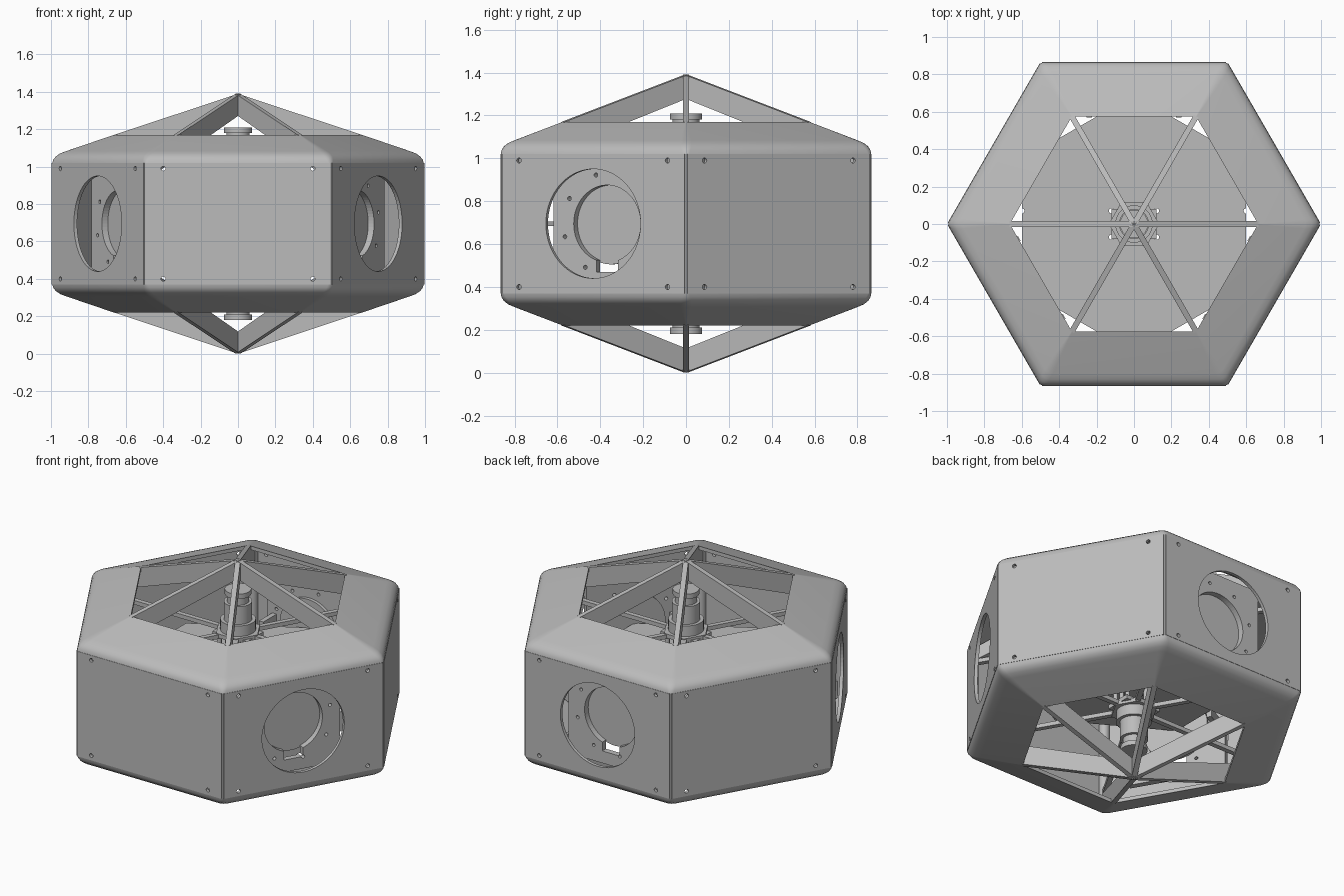
import bpy, bmesh
from math import sin, cos, pi, radians
from mathutils import Matrix, Vector

MID = 0.695          # height of the symmetry plane
COS30 = cos(pi / 6)

if "Cube" in bpy.data.objects:
    bpy.data.objects.remove(bpy.data.objects["Cube"])

grey = bpy.data.materials.new("light_grey")
grey.use_nodes = True
colour = (0.5, 0.5, 0.5, 1)
grey.diffuse_color = colour
grey.node_tree.nodes["Principled BSDF"].inputs["Base Color"].default_value = colour


def box(bm, x0, x1, y0, y1, z0, z1):
    m = Matrix.Translation(((x0 + x1) / 2, (y0 + y1) / 2, (z0 + z1) / 2))
    m = m @ Matrix.Diagonal((x1 - x0, y1 - y0, z1 - z0, 1))
    bmesh.ops.create_cube(bm, size=1, matrix=m)


def cylinder(bm, r, z0, z1, x=0, y=0, sides=32, turn=0, pre=Matrix()):
    m = pre @ Matrix.Translation((x, y, (z0 + z1) / 2)) @ Matrix.Rotation(turn, 4, 'Z')
    bmesh.ops.create_cone(bm, cap_ends=True, segments=sides, radius1=r, radius2=r,
                          depth=z1 - z0, matrix=m)


def disc_y(bm, r, y0, y1, x=0, z=0, sides=48):
    """Cylinder lying along the y axis."""
    pre = Matrix.Translation((x, (y0 + y1) / 2, z)) @ Matrix.Rotation(pi / 2, 4, 'X')
    cylinder(bm, r, -(y1 - y0) / 2, (y1 - y0) / 2, sides=sides, pre=pre)


def make(bm, name, mirror=False, smooth=False):
    """Turn a bmesh (built around z = 0) into an object at the mid height."""
    if mirror:
        new = bmesh.ops.duplicate(bm, geom=bm.verts[:] + bm.edges[:] + bm.faces[:])["geom"]
        for v in new:
            if isinstance(v, bmesh.types.BMVert):
                v.co.z = -v.co.z
    bmesh.ops.recalc_face_normals(bm, faces=bm.faces[:])
    mesh = bpy.data.meshes.new(name)
    bm.to_mesh(mesh)
    bm.free()
    mesh.materials.append(grey)
    ob = bpy.data.objects.new(name, mesh)
    ob.location.z = MID
    bpy.context.collection.objects.link(ob)
    if smooth:
        bpy.ops.object.select_all(action='DESELECT')
        ob.select_set(True)
        bpy.context.view_layer.objects.active = ob
        bpy.ops.object.shade_smooth_by_angle(angle=radians(30))
    return ob


def cut(ob, cutter_bm):
    """Subtract the cutter mesh and bake the result."""
    cutter = make(cutter_bm, "cutter")
    cutter.hide_render = True
    mod = ob.modifiers.new("cut", 'BOOLEAN')
    mod.operation, mod.solver, mod.use_self, mod.object = 'DIFFERENCE', 'EXACT', True, cutter
    bpy.context.view_layer.update()
    baked = bpy.data.meshes.new_from_object(ob.evaluated_get(bpy.context.evaluated_depsgraph_get()))
    ob.modifiers.clear()
    ob.data = baked
    bpy.data.objects.remove(cutter)


def around(ob, angles, names):
    """Place linked copies of a front-facing part on other sides of the hexagon."""
    for i, (a, n) in enumerate(zip(angles, names)):
        copy = ob if i == 0 else ob.copy()
        if i:
            bpy.context.collection.objects.link(copy)
        copy.name = n
        copy.rotation_euler.z = radians(a)


# Rounded roof and base shells: rings of a hexagon, outside then inside
def hex_ring(bm, apothem, z, r):
    c = (apothem - r) / COS30
    verts = []
    for k in range(6):
        for d in (-30, -15, 0, 15, 30):
            a = radians(60 * k)
            b = a + radians(d)
            verts.append(bm.verts.new((c * cos(a) + r * cos(b), c * sin(a) + r * sin(b), z)))
    return verts


bm = bmesh.new()
profile = [(.864, .325, .03), (.861, .342, .04), (.850, .360, .05), (.830, .376, .05),
           (.80, .389, .05), (.575, .475, .004), (.575, .452, .004), (.79, .367, .03),
           (.825, .35, .03), (.842, .325, .02)]
rings = [hex_ring(bm, *p) for p in profile]
for a, b in zip(rings, rings[1:] + rings[:1]):
    n = len(a)
    for i in range(n):
        j = (i + 1) % n
        bm.faces.new((a[i], a[j], b[j], b[i]))
make(bm, "roof_and_base_shell", mirror=True, smooth=True)

# Ribs rising from the shell corners to the apex
bm = bmesh.new()
outline = [(0, .695), (.665, .474), (.665, .45), (.93, .34), (.93, .26), (0, .585)]
for k in range(6):
    turn = Matrix.Rotation(radians(60 * k), 3, 'Z')
    face = bm.faces.new([bm.verts.new(turn @ Vector((r, -.015, z))) for r, z in outline])
    ext = bmesh.ops.extrude_face_region(bm, geom=[face])["geom"]
    bmesh.ops.translate(bm, vec=turn @ Vector((0, .03, 0)),
                        verts=[v for v in ext if isinstance(v, bmesh.types.BMVert)])
make(bm, "apex_ribs", mirror=True)

# Corner posts between the side panels
bm = bmesh.new()
for k in range(6):
    a = radians(60 * k)
    cylinder(bm, .03, -.326, .326, .962 * cos(a), .962 * sin(a), sides=24)
make(bm, "corner_posts", smooth=True)


# Side panels, plain and with a round port
def panel(name, port):
    bm = bmesh.new()
    box(bm, -.492, .492, -.866, -.846, -.325, .325)
    ob = make(bm, name)
    holes = bmesh.new()
    for x in (-.4, .4):
        for z in (-.295, .295):
            disc_y(holes, .012, -.9, -.8, x, z, 16)
    if port:
        disc_y(holes, .255, -.9, -.8, sides=64)
    cut(ob, holes)
    return ob


port_angles = (60, 180, 300)
around(panel("plain_panel", False), (0, 120, 240),
       ("front_panel", "back_left_panel", "back_right_panel"))
around(panel("port_panel", True), port_angles,
       ("front_left_port_panel", "back_port_panel", "front_right_port_panel"))

# Recessed mounting plates behind the ports
bm = bmesh.new()
box(bm, -.29, .29, -.736, -.70, -.30, .30)
mount = make(bm, "mount_plate")
holes = bmesh.new()
disc_y(holes, .18, -.8, -.65, sides=64)
box(holes, -.058, .058, -.8, -.65, -.225, -.12)
for k in range(8):
    a = radians(45 * k + 15)
    disc_y(holes, .01, -.8, -.65, .235 * cos(a), .235 * sin(a), 12)
cut(mount, holes)
around(mount, port_angles, ("left_mount", "back_mount", "right_mount"))

# Round covers and brackets behind the mounting plates
bm = bmesh.new()
disc_y(bm, .19, -.70, -.68)
around(make(bm, "port_cover", smooth=True), port_angles,
       ("left_cover", "back_cover", "right_cover"))
bm = bmesh.new()
for s in (-1, 1):
    box(bm, s * .24 - .015, s * .24 + .015, -.70, -.57, -.03, .03)
around(make(bm, "bracket"), port_angles, ("left_brackets", "back_brackets", "right_brackets"))

# Middle deck with drilled holes
bm = bmesh.new()
cylinder(bm, .69, -.01, .01, sides=6)
deck = make(bm, "middle_deck")
holes = bmesh.new()
for x, y in ((.6, .07), (-.6, .07), (.12, .07), (-.12, .07), (.12, -.07), (-.12, -.07)):
    cylinder(holes, .014, -.1, .1, x, y, sides=16)
cut(deck, holes)

# Motors above and below the deck, on hexagonal plates with posts and arms
bm = bmesh.new()
cylinder(bm, .075, .485, .515)
cylinder(bm, .062, .40, .485)
cylinder(bm, .08, .33, .44)
cylinder(bm, .1, .265, .33)
make(bm, "motors", mirror=True, smooth=True)

bm = bmesh.new()
cylinder(bm, .135, .24, .265, sides=6, turn=pi / 6)
box(bm, -.12, .12, -.08, .08, .225, .25)
make(bm, "motor_plates", mirror=True)

bm = bmesh.new()
for k in range(6):
    a = radians(60 * k + 30)
    cylinder(bm, .014, .01, .25, .105 * cos(a), .105 * sin(a), sides=12)
make(bm, "motor_posts", mirror=True, smooth=True)

bm = bmesh.new()
for k in range(3):
    start = len(bm.verts)
    box(bm, -.93, .93, -.015, .015, .235, .26)
    bm.verts.ensure_lookup_table()
    bmesh.ops.rotate(bm, verts=bm.verts[start:], cent=(0, 0, 0),
                     matrix=Matrix.Rotation(radians(60 * k), 3, 'Z'))
make(bm, "motor_arms", mirror=True)
